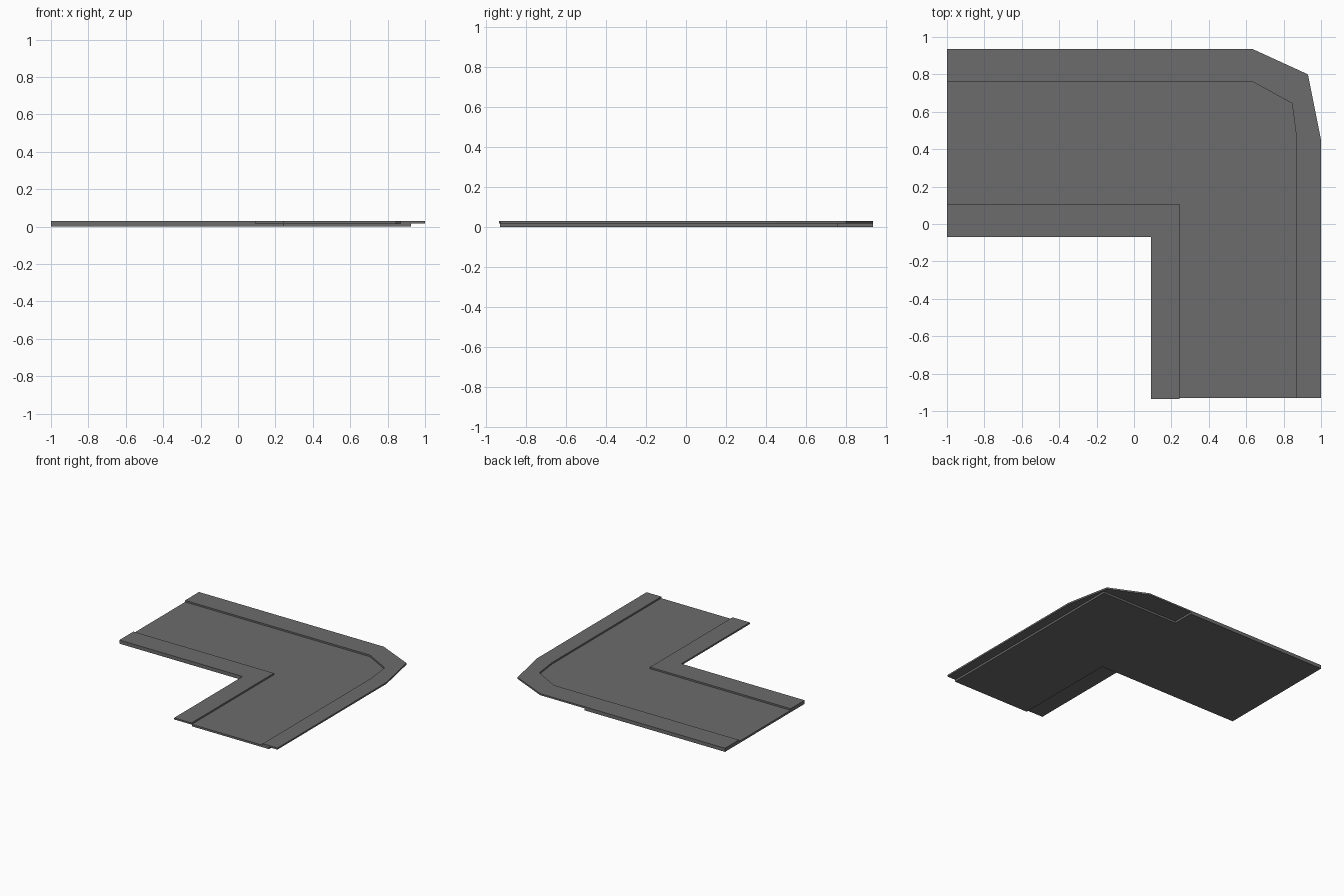
import bpy, bmesh

if "Cube" in bpy.data.objects:
    bpy.data.objects.remove(bpy.data.objects["Cube"])

ROAD_TOP, WALK_BOTTOM, WALK_TOP = 0.016, 0.016, 0.029

mat = bpy.data.materials.new("asphalt grey")
mat.diffuse_color = (0.15, 0.15, 0.15, 1)
mat.use_nodes = True
mat.node_tree.nodes["Principled BSDF"].inputs["Base Color"].default_value = mat.diffuse_color


def slab(name, outline, z0, z1):
    """Extrude a flat outline (counter-clockwise) between two heights."""
    bm = bmesh.new()
    face = bm.faces.new([bm.verts.new((x, y, z0)) for x, y in outline])
    res = bmesh.ops.extrude_face_region(bm, geom=[face], use_keep_orig=True)
    for v in res["geom"]:
        if isinstance(v, bmesh.types.BMVert):
            v.co.z = z1
    bmesh.ops.recalc_face_normals(bm, faces=bm.faces)
    me = bpy.data.meshes.new(name)
    bm.to_mesh(me)
    bm.free()
    me.materials.append(mat)
    ob = bpy.data.objects.new(name, me)
    bpy.context.collection.objects.link(ob)
    return ob


# Road bed: full-width left arm, narrower front arm under the pavements
slab("road_bed", [(-1, -0.07), (0.243, -0.07), (0.243, -0.93), (0.925, -0.93),
                  (0.925, 0.76), (0.243, 0.76), (0.243, 0.935), (-1, 0.935)],
     0, ROAD_TOP)

# Outer pavement with chamfered corner, overhanging the bed
slab("outer_pavement", [(-1, 0.76), (0.635, 0.76), (0.845, 0.645), (0.87, 0.45),
                        (0.87, -0.93), (1, -0.93), (1, 0.45), (0.93, 0.8),
                        (0.635, 0.935), (-1, 0.935)], WALK_BOTTOM, WALK_TOP)

# Inner pavement, square corner
slab("inner_pavement", [(-1, -0.07), (0.09, -0.07), (0.09, -0.935), (0.243, -0.935),
                        (0.243, 0.107), (-1, 0.107)], WALK_BOTTOM, WALK_TOP)
